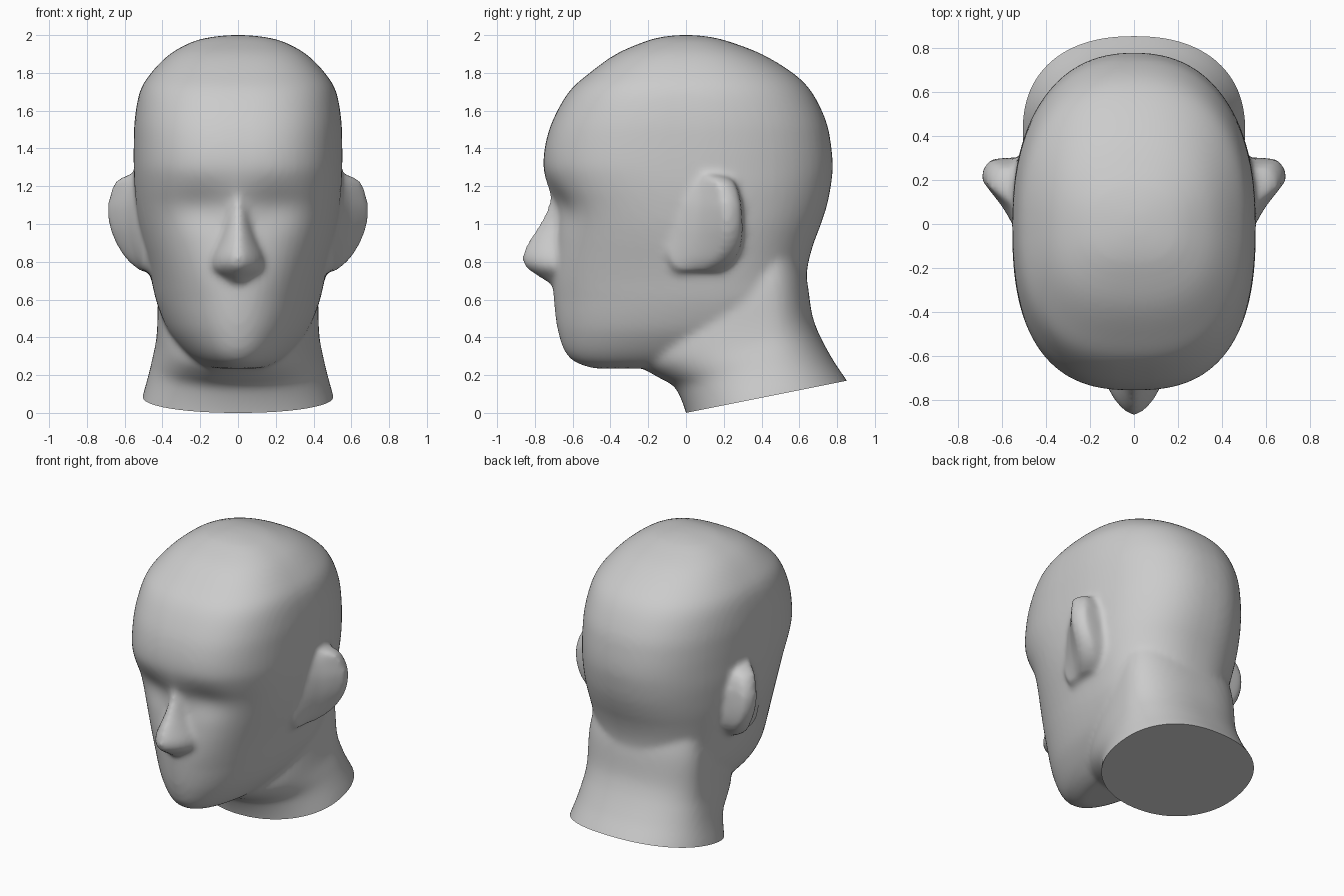
import bpy, bmesh, math
from mathutils import Vector

if "Cube" in bpy.data.objects:
    bpy.data.objects.remove(bpy.data.objects["Cube"])


def resample(rows, k=4):
    """Catmull-Rom interpolation of rows of numbers."""
    out = []
    for i in range(len(rows) - 1):
        a, b, c, d = (rows[min(max(i + j, 0), len(rows) - 1)] for j in (-1, 0, 1, 2))
        for s in range(k):
            t = s / k
            out.append([0.5 * (2 * q + (r - p) * t + (2 * p - 5 * q + 4 * r - u) * t * t
                               + (3 * q - p - 3 * r + u) * t ** 3)
                        for p, q, r, u in zip(a, b, c, d)])
    return out + [list(rows[-1])]


def loft(bm, rings):
    """Closed skin through a stack of rings."""
    loops = [[bm.verts.new(p) for p in ring] for ring in rings]
    n = len(loops[0])
    faces = [bm.faces.new(loops[0]), bm.faces.new(loops[-1])]
    for a, b in zip(loops, loops[1:]):
        for i in range(n):
            j = (i + 1) % n
            faces.append(bm.faces.new((a[i], a[j], b[j], b[i])))
    bmesh.ops.recalc_face_normals(bm, faces=faces)


def oval(z, yf, yb, w, ym, nf, nb, slope=0.0, count=64):
    """Egg-shaped ring with separate front and back roundness."""
    ring = []
    for i in range(count):
        a = 2 * math.pi * i / count
        c, s = math.cos(a), math.sin(a)
        n, depth = (nb, yb - ym) if s > 0 else (nf, ym - yf)
        x = math.copysign(w * abs(c) ** (2 / n), c)
        y = ym + math.copysign(depth * abs(s) ** (2 / n), s)
        ring.append((x, y, z + slope * y))
    return ring


bm = bmesh.new()

# Skull and face: z, front y, back y, half width, y of widest point
skull = [(2.0, -.04, .04, .04, 0), (1.99, -.13, .13, .14, 0), (1.965, -.22, .23, .24, 0),
         (1.9, -.37, .40, .36, 0), (1.8, -.51, .565, .46, 0), (1.7, -.62, .665, .52, 0),
         (1.55, -.705, .74, .547, 0), (1.42, -.745, .768, .552, 0), (1.3, -.755, .777, .552, 0),
         (1.2, -.735, .767, .549, .02), (1.1, -.705, .747, .54, .04), (1.0, -.69, .715, .527, .07),
         (.9, -.69, .677, .507, .1), (.8, -.70, .649, .482, .13), (.7, -.705, .637, .458, .15),
         (.6, -.70, .64, .435, .15), (.5, -.69, .60, .40, .13), (.42, -.675, .5, .36, .1),
         (.33, -.645, .4, .29, .05), (.27, -.59, .3, .22, 0), (.235, -.49, .25, .15, 0)]
rings = []
for z, yf, yb, w, ym in resample(skull):
    nf = 2.1 + 0.5 * min(max((z - 0.6) / 0.7, 0), 1)
    rings.append(oval(z, yf, yb, w, ym, nf, 2.3))
loft(bm, rings)

# Neck: tilted rings flaring to the slanted base
neck = [(-.1, .02, .91, .525), (0, 0, .852, .505), (.1, -.035, .792, .478), (.16, -.07, .76, .463),
        (.22, -.15, .73, .45), (.3, -.24, .695, .434), (.4, -.25, .665, .427),
        (.6, -.2, .636, .42), (.8, -.1, .58, .38)]
loft(bm, [oval(z, yf, yb, w, .42, 2.1, 2.3, 0.2) for z, yf, yb, w in resample(neck)])

# Nose: z, tip y, half width
nose = [(1.2, -.73, .05), (1.12, -.732, .06), (1.0, -.782, .075), (.92, -.828, .1),
        (.84, -.865, .135), (.79, -.863, .145), (.755, -.832, .135), (.725, -.785, .1),
        (.69, -.735, .06)]
loft(bm, [oval(z, y, -.5, w, -.65, 1.6, 2) for z, y, w in resample(nose)])

# Ears: wedge sections flaring outwards to a rear rim
ear = [(1.26, .59, .12, .03), (1.225, .648, .17, -.03), (1.15, .68, .2, -.07),
       (1.08, .692, .21, -.09), (.98, .68, .215, -.1), (.88, .638, .205, -.1),
       (.8, .58, .165, -.09), (.75, .515, .11, -.05)]
for side in (-1, 1):
    rings = []
    for z, x, y, yf in resample(ear):
        section = [(.4, yf), (.5, yf), ((x + .5) / 2 - .005, (y + yf) / 2 + .01), (x, y - .01),
                   (x - .008, y + .04), (x - .04, y + .08), (x - .1, y + .085), (.4, y + .09)]
        rings.append([(side * px, py, z) for px, py in section])
    loft(bm, rings)

mesh = bpy.data.meshes.new("head")
bm.to_mesh(mesh)
bm.free()
head = bpy.data.objects.new("head", mesh)
bpy.context.collection.objects.link(head)

# Fuse the parts into one skin and soften the joins
remesh = head.modifiers.new("fuse", 'REMESH')
remesh.mode = 'VOXEL'
remesh.voxel_size = 0.018
soften = head.modifiers.new("soften", 'SMOOTH')
soften.factor = 0.5
soften.iterations = 10
deps = bpy.context.evaluated_depsgraph_get()
fused = bpy.data.meshes.new_from_object(head.evaluated_get(deps))
head.modifiers.clear()
head.data = fused

# Eye sockets and the slanted flat base
bm = bmesh.new()
bm.from_mesh(fused)
for v in bm.verts:
    if v.co.y < -0.3:
        dx, dz = (abs(v.co.x) - 0.2) / 0.12, (v.co.z - 1.09) / 0.085
        v.co.y += 0.04 * math.exp(-0.5 * (dx * dx + dz * dz))
geom = bm.verts[:] + bm.edges[:] + bm.faces[:]
cut = bmesh.ops.bisect_plane(bm, geom=geom, plane_co=Vector((0, 0, 0)),
                             plane_no=Vector((0, -0.2, 1)), clear_inner=True)
rim = [e for e in cut["geom_cut"] if isinstance(e, bmesh.types.BMEdge)]
bmesh.ops.holes_fill(bm, edges=rim, sides=0)
bmesh.ops.recalc_face_normals(bm, faces=bm.faces[:])
bm.to_mesh(fused)
bm.free()

bpy.context.view_layer.objects.active = head
head.select_set(True)
bpy.ops.object.shade_smooth_by_angle(angle=math.radians(50))
